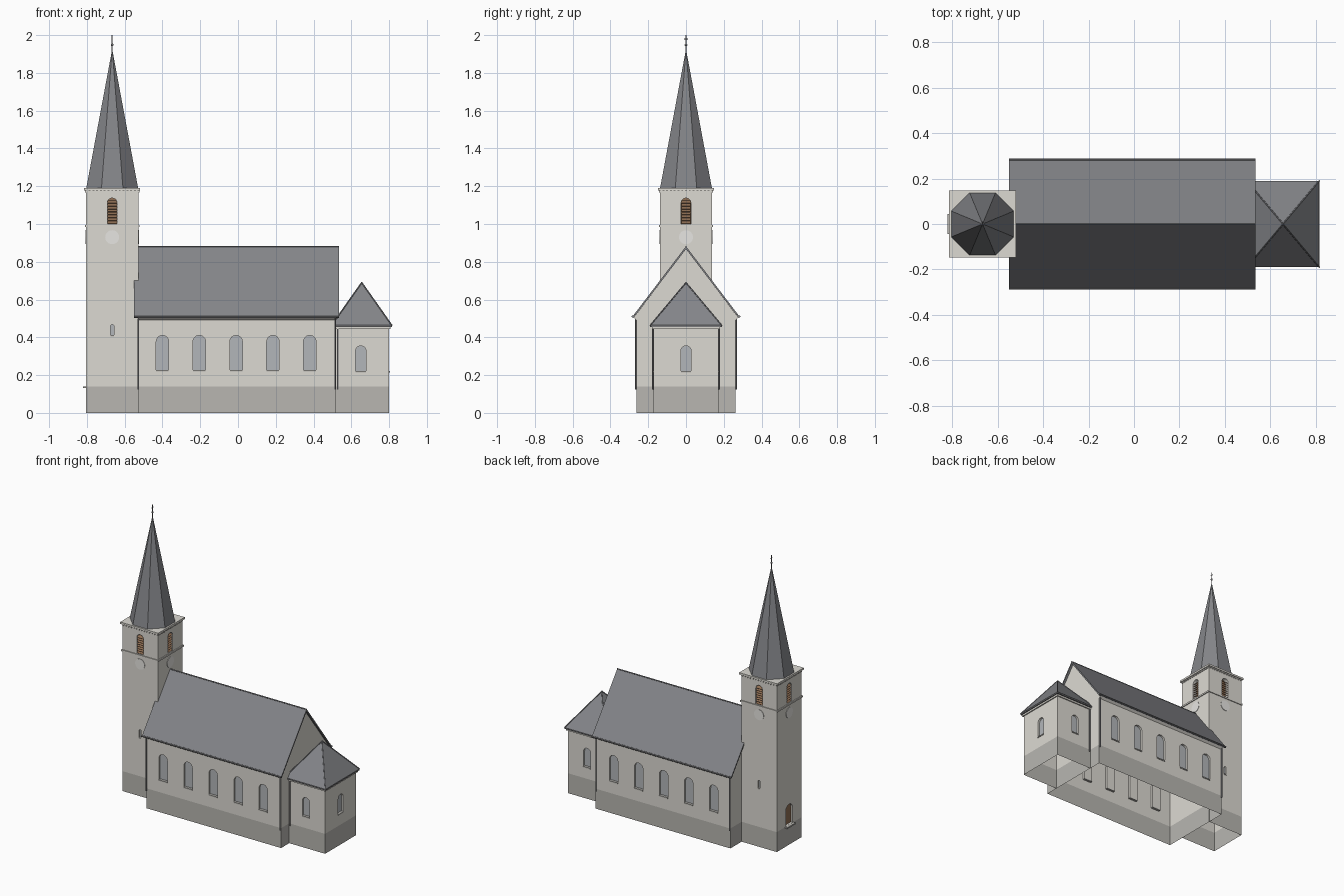
import bpy, bmesh, math
from mathutils import Matrix, Vector

if "Cube" in bpy.data.objects:
    bpy.data.objects.remove(bpy.data.objects["Cube"])


def material(name, r, g, b):
    m = bpy.data.materials.new(name)
    m.diffuse_color = (r, g, b, 1)
    m.use_nodes = True
    m.node_tree.nodes["Principled BSDF"].inputs["Base Color"].default_value = m.diffuse_color
    return m


PLASTER = material("plaster", 0.72, 0.70, 0.65)
STONE = material("stone", 0.48, 0.47, 0.44)
SLATE = material("slate", 0.23, 0.235, 0.25)
GLASS = material("glass", 0.45, 0.47, 0.49)
WOOD = material("wood", 0.28, 0.16, 0.09)
METAL = material("metal", 0.20, 0.20, 0.21)
DIAL = material("dial", 0.80, 0.79, 0.76)


def finish(name, bm, mat):
    bmesh.ops.recalc_face_normals(bm, faces=bm.faces)
    me = bpy.data.meshes.new(name)
    bm.to_mesh(me)
    bm.free()
    me.materials.append(mat)
    ob = bpy.data.objects.new(name, me)
    bpy.context.collection.objects.link(ob)
    return ob


def add_prism(bm, pts, d0, d1, M=Matrix()):
    """Outline in local x/z, extruded along local y from d0 to d1."""
    a = [bm.verts.new(M @ Vector((u, d0, z))) for u, z in pts]
    b = [bm.verts.new(M @ Vector((u, d1, z))) for u, z in pts]
    bm.faces.new(a)
    bm.faces.new(b[::-1])
    n = len(pts)
    for i in range(n):
        bm.faces.new((a[i], b[i], b[(i + 1) % n], a[(i + 1) % n]))


def prism(name, pts, d0, d1, mat, M=Matrix()):
    bm = bmesh.new()
    add_prism(bm, pts, d0, d1, M)
    return finish(name, bm, mat)


def box(name, x0, x1, y0, y1, z0, z1, mat, M=Matrix()):
    return prism(name, [(x0, z0), (x1, z0), (x1, z1), (x0, z1)], y0, y1, mat, M)


def rod(name, p, q, r, mat, seg=10, r2=None):
    p, q = Vector(p), Vector(q)
    rot = (q - p).to_track_quat('Z', 'Y').to_matrix().to_4x4()
    bm = bmesh.new()
    bmesh.ops.create_cone(bm, cap_ends=True, segments=seg, radius1=r,
                          radius2=r if r2 is None else r2, depth=(q - p).length,
                          matrix=Matrix.Translation((p + q) / 2) @ rot)
    return finish(name, bm, mat)


def arch(w, z0, z1, n=12):
    r = w / 2
    return [(-r, z0), (r, z0)] + [(r * math.cos(math.pi * i / n), z1 - r + r * math.sin(math.pi * i / n))
                                  for i in range(n + 1)]


def face(x, y, deg):
    """Local frame on a wall: outward is local -y (0 = front, 90 = right)."""
    return Matrix.Translation((x, y, 0)) @ Matrix.Rotation(math.radians(deg), 4, 'Z')


def cut(wall, openings):
    """Recess the openings, then leave the wall shell open underneath."""
    bm = bmesh.new()
    for M, w, z0, z1, depth, mat in openings:
        add_prism(bm, arch(w, z0, z1), -0.02, depth, M)
    cutter = finish(wall.name + "_cutter", bm, PLASTER)
    mod = wall.modifiers.new("openings", 'BOOLEAN')
    mod.operation, mod.solver, mod.object = 'DIFFERENCE', 'EXACT', cutter
    me = bpy.data.meshes.new_from_object(wall.evaluated_get(bpy.context.evaluated_depsgraph_get()))
    wall.modifiers.clear()
    wall.data = me
    bpy.data.objects.remove(cutter)
    bm = bmesh.new()
    bm.from_mesh(me)
    low = [f for f in bm.faces if all(v.co.z < PL + 1e-4 for v in f.verts)]
    bmesh.ops.delete(bm, geom=low, context='FACES')
    bm.to_mesh(me)
    bm.free()
    for M, w, z0, z1, depth, mat in openings:
        prism(wall.name + "_pane", arch(w, z0, z1), depth - 0.002, depth - 0.0005, mat, M)
        if mat == GLASS:
            box(wall.name + "_sill", -w / 2, w / 2, -0.004, depth, z0 - 0.005, z0 + 0.003, STONE, M)


def plinth(name, x0, x1, y):
    bm = bmesh.new()
    lo, hi = [[bm.verts.new((px, py, z)) for px, py in ((x0, -y), (x1, -y), (x1, y), (x0, y))]
              for z in (0, PL)]
    for i in range(4):
        j = (i + 1) % 4
        bm.faces.new((lo[i], lo[j], hi[j], hi[i]))
    return finish(name, bm, STONE)


PL = 0.14                # plinth height
TX, TH = -0.666, 0.138   # tower centre and half width
X0, X1, NY = -0.53, 0.52, 0.263
CX, CY = 0.80, 0.173     # chancel end and half width
ALONG_X = Matrix.Rotation(math.radians(90), 4, 'Z')   # local x -> y, local y -> -x

# Plinths
plinth("tower_plinth", TX - TH, TX + TH, TH)
plinth("nave_plinth", X0, X1, NY)
plinth("chancel_plinth", X1, CX, CY)

# Nave walls with gables and arched windows
nave = prism("nave_walls", [(-NY, PL), (NY, PL), (NY, 0.522), (0, 0.868), (-NY, 0.522)],
             -X0, -X1, PLASTER, ALONG_X)
cut(nave, [(face(-0.01 + 0.195 * i, s * NY, 0 if s < 0 else 180), 0.066, 0.225, 0.41, 0.016, GLASS)
           for s in (-1, 1) for i in range(-2, 3)])

# Chancel walls
chancel = box("chancel_walls", X1, CX, -CY, CY, PL, 0.46, PLASTER)
cut(chancel, [(M, 0.055, 0.22, 0.355, 0.016, GLASS)
              for M in (face(0.65, -CY, 0), face(CX, 0, 90), face(0.65, CY, 180))])

# Tower walls with belfry openings, slits and west door
SIDES = [face(TX, 0, d) @ Matrix.Translation((0, -TH, 0)) for d in (0, 90, 180, 270)]
tower = box("tower_walls", TX - TH, TX + TH, -TH, TH, PL, 1.18, PLASTER)
holes = [(M, 0.052, 1.0, 1.137, 0.03, WOOD) for M in SIDES]
holes += [(M, 0.017, 0.41, 0.468, 0.014, GLASS) for M in (SIDES[0], SIDES[2])]
holes.append((SIDES[3], 0.075, 0.142, 0.285, 0.016, WOOD))
cut(tower, holes)
box("door_step", -0.045, 0.045, -0.017, 0.0, 0.131, 0.141, STONE, SIDES[3])

# Louvre slats and clock dials on every tower side
for M in SIDES:
    for i in range(8):
        z = 1.008 + 0.0155 * i
        w = 0.025 if z < 1.108 else math.sqrt(max(0.0, 0.026 ** 2 - (z - 1.111) ** 2))
        tilt = M @ Matrix.Translation((0, 0.012, z)) @ Matrix.Rotation(math.radians(35), 4, 'X')
        box("louvre_slat", -w, w, -0.011, 0.011, -0.0015, 0.0015, WOOD, tilt)
    rod("clock_dial", M @ Vector((0, 0.002, 0.93)), M @ Vector((0, -0.003, 0.93)), 0.037, DIAL, 32)

# Tower string course, cornice and dentils
for name, h, z0, z1 in (("string_course", TH + 0.006, 0.985, 0.996), ("tower_cornice", 0.148, 1.178, 1.191)):
    box(name, TX - h, TX + h, -h, h, z0, z1, PLASTER)
for M in SIDES:
    for i in range(14):
        u = -0.13 + 0.02 * i
        box("cornice_dentil", u - 0.005, u + 0.005, -0.006, 0, 1.168, 1.179, PLASTER, M)

# Octagonal spire and finial
bm = bmesh.new()
bmesh.ops.create_cone(bm, cap_ends=True, segments=8, radius1=0.137 / math.cos(math.pi / 8), radius2=0.002,
                      depth=0.725, matrix=Matrix.Translation((TX, 0, 1.5535))
                      @ Matrix.Rotation(math.pi / 8, 4, 'Z'))
finish("spire", bm, SLATE)
rod("finial_pole", (TX, 0, 1.90), (TX, 0, 2.0), 0.0025, METAL, 8)
rod("finial_crossbar", (TX, -0.011, 1.98), (TX, 0.011, 1.98), 0.002, METAL, 6)
bm = bmesh.new()
bmesh.ops.create_uvsphere(bm, u_segments=12, v_segments=8, radius=0.007,
                          matrix=Matrix.Translation((TX, 0, 1.948)))
ball = finish("finial_ball", bm, METAL)
ball.data.shade_smooth()

# Nave roof, ridge cap, boxed eaves and gutters
prism("nave_roof", [(-0.285, 0.508), (0, 0.882), (0.285, 0.508), (0.279, 0.502), (0, 0.867), (-0.279, 0.502)],
      0.55, -0.535, SLATE, ALONG_X)
rod("ridge_cap", (-0.55, 0, 0.88), (0.535, 0, 0.88), 0.004, SLATE, 8)
for s in (-1, 1):
    prism("nave_eave", [(s * 0.26, 0.49), (s * 0.278, 0.505), (s * 0.26, 0.525)],
          -X0, -X1, PLASTER, ALONG_X)
    rod("nave_gutter", (-0.55, s * 0.282, 0.51), (0.535, s * 0.282, 0.51), 0.006, METAL)
    # Downpipes
    for x in (X0 + 0.002, X1 - 0.006):
        rod("nave_downpipe", (x, s * (NY + 0.004), 0.125), (x, s * (NY + 0.004), 0.50), 0.004, METAL, 8)
    rod("chancel_downpipe", (X1 + 0.008, s * (CY + 0.004), 0.125), (X1 + 0.008, s * (CY + 0.004), 0.455),
        0.004, METAL, 8)

# Chancel pyramid roof with hip caps, cornice and eave board
AX, E = 0.655, 0.16
EY = 0.19
corners = [(AX - E, -EY, 0.463), (AX + E, -EY, 0.463), (AX + E, EY, 0.463), (AX - E, EY, 0.463)]
bm = bmesh.new()
base = [bm.verts.new(c) for c in corners]
tip = bm.verts.new((AX, 0, 0.69))
bm.faces.new(base[::-1])
for i in range(4):
    bm.faces.new((base[i], base[(i + 1) % 4], tip))
finish("chancel_roof", bm, SLATE)
for c in corners:
    rod("hip_cap", c, (AX, 0, 0.69), 0.0035, SLATE, 8)
box("chancel_eave_board", X1, AX + E, -EY, EY, 0.455, 0.464, METAL)
box("chancel_cornice", X1, CX + 0.008, -CY - 0.008, CY + 0.008, 0.443, 0.456, PLASTER)
